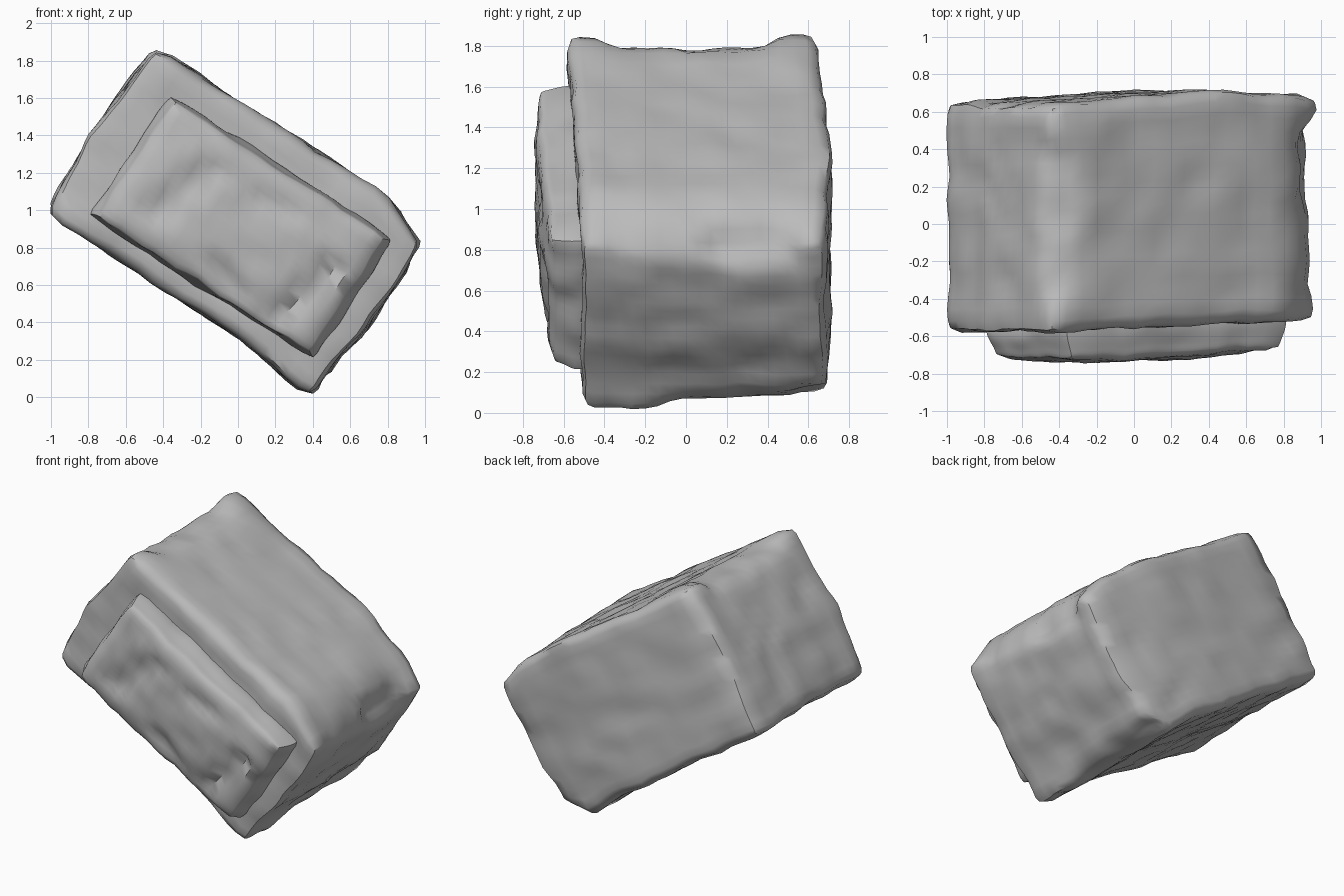
import bpy, bmesh, math
from mathutils import Vector, Matrix, noise

cube = bpy.data.objects.get("Cube")
if cube:
    bpy.data.objects.remove(cube, do_unlink=True)

# One stone colour for everything
stone = bpy.data.materials.new("grey_stone")
stone.use_nodes = True
GREY = (0.5, 0.5, 0.5, 1)
stone.diffuse_color = GREY
stone.node_tree.nodes["Principled BSDF"].inputs["Base Color"].default_value = GREY

TILT = Matrix.Translation((0, 0, 0.92)) @ Matrix.Rotation(math.radians(33), 4, 'Y')


def ramp(x, a, b):
    t = min(max((x - a) / (b - a), 0), 1)
    return t * t * (3 - 2 * t)


def segment_distance(p, a, b):
    a, b = Vector(a), Vector(b)
    d = b - a
    t = min(max((p - a).dot(d) / d.length_squared, 0), 1)
    return (p - a - d * t).length


def rounded_slab(half, radius, cuts):
    """Subdivided box with rounded edges, centred on the origin."""
    bm = bmesh.new()
    bmesh.ops.create_cube(bm, size=2)
    bmesh.ops.subdivide_edges(bm, edges=bm.edges[:], cuts=cuts, use_grid_fill=True)
    for v in bm.verts:
        p = Vector([c * h for c, h in zip(v.co, half)])
        core = Vector([min(max(c, radius - h), h - radius) for c, h in zip(p, half)])
        v.co = core + (p - core).normalized() * radius
    return bm


def roughen(p, amount, seed):
    offset = Vector((seed, seed * 2, seed * 3))
    return (noise.noise_vector(p * 3 + offset) * amount
            + noise.noise_vector(p * 7 + offset) * amount)


def finish(name, bm):
    bmesh.ops.recalc_face_normals(bm, faces=bm.faces[:])
    mesh = bpy.data.meshes.new(name)
    bm.to_mesh(mesh)
    bm.free()
    mesh.materials.append(stone)
    ob = bpy.data.objects.new(name, mesh)
    bpy.context.collection.objects.link(ob)
    bpy.ops.object.select_all(action='DESELECT')
    ob.select_set(True)
    bpy.context.view_layer.objects.active = ob
    bpy.ops.object.shade_smooth_by_angle(angle=math.radians(50))


# Chips knocked out of the long edges: start, end, reach, depth
CHIPS = [
    ((-.86, -.3, .56), (-.86, .35, .56), .16, .07),
    ((.88, .2, .47), (.88, .45, .47), .18, .10),
    ((.88, -.3, .47), (.88, .1, .47), .12, .04),
    ((.83, 0, -.56), (.83, .7, -.56), .18, .07),
    ((.83, .65, -.56), (.83, .75, -.56), .2, .06),
]

# Main block
bm = rounded_slab((0.88, 0.6, 0.5), 0.06, 18)
for v in bm.verts:
    u, y, w = v.co
    # front slants, back rises from both ends to a crease
    front = -0.545 + 0.042 * u
    back = 0.715 - (0.065 * (0.2 - u) if u < 0.2 else 0.05 * (u - 0.2))
    # upper side falls at one end, lower side drops at the same end
    upper = 0.56 - 0.09 * ramp(u, 0.55, 0.88)
    lower = 0.5 + 0.06 * ramp(u, 0.3, 0.85)
    q = Vector((u, front + (back - front) * (y / 1.2 + 0.5),
                w / 0.5 * (upper if w > 0 else lower)))
    # one end bulges, the other is cut back below
    if u < 0:
        q.x += u * 0.045 * (1 - (w / 0.5) ** 2)
    else:
        q.x -= u * 0.05 * ramp(-w, 0.08, 0.3)
    inward = Vector((-q.x, 0, -q.z)).normalized()
    spot = q.copy()
    for a, b, reach, depth in CHIPS:
        q += inward * depth * (1 - ramp(segment_distance(spot, a, b), 0, reach))
    v.co = TILT @ (q + roughen(spot, 0.016, 3))
finish("stone_block", bm)

# Chiselled raised panel on the front
GOUGES = [
    ((-.46, 0, -.2), (-.32, 0, .18), .11, .05),
    ((.45, 0, -.33), (.56, 0, .1), .09, .05),
    ((.0, 0, .18), (.21, 0, .23), .09, .03),
    ((.02, 0, -.25), (.2, 0, -.32), .1, .04),
]
bm = rounded_slab((0.71, 0.14, 0.39), 0.03, 18)
for v in bm.verts:
    p = v.co.copy()
    # sides lean in towards the front
    lean = 1 - 0.05 * ramp(-p.y, 0, 0.14)
    q = Vector((p.x * lean + 0.02, p.y - 0.55 + 0.045 * p.x, p.z * lean))
    if p.y < 0:
        centre = (1 - (p.x / 0.71) ** 4) * (1 - (p.z / 0.39) ** 4)
        q.y -= 0.04 * centre
        flat = Vector((p.x, 0, p.z))
        for a, b, reach, depth in GOUGES:
            q.y += depth * (1 - ramp(segment_distance(flat, a, b), 0, reach))
    v.co = TILT @ (q + roughen(p, 0.014, 7))
finish("front_panel", bm)
